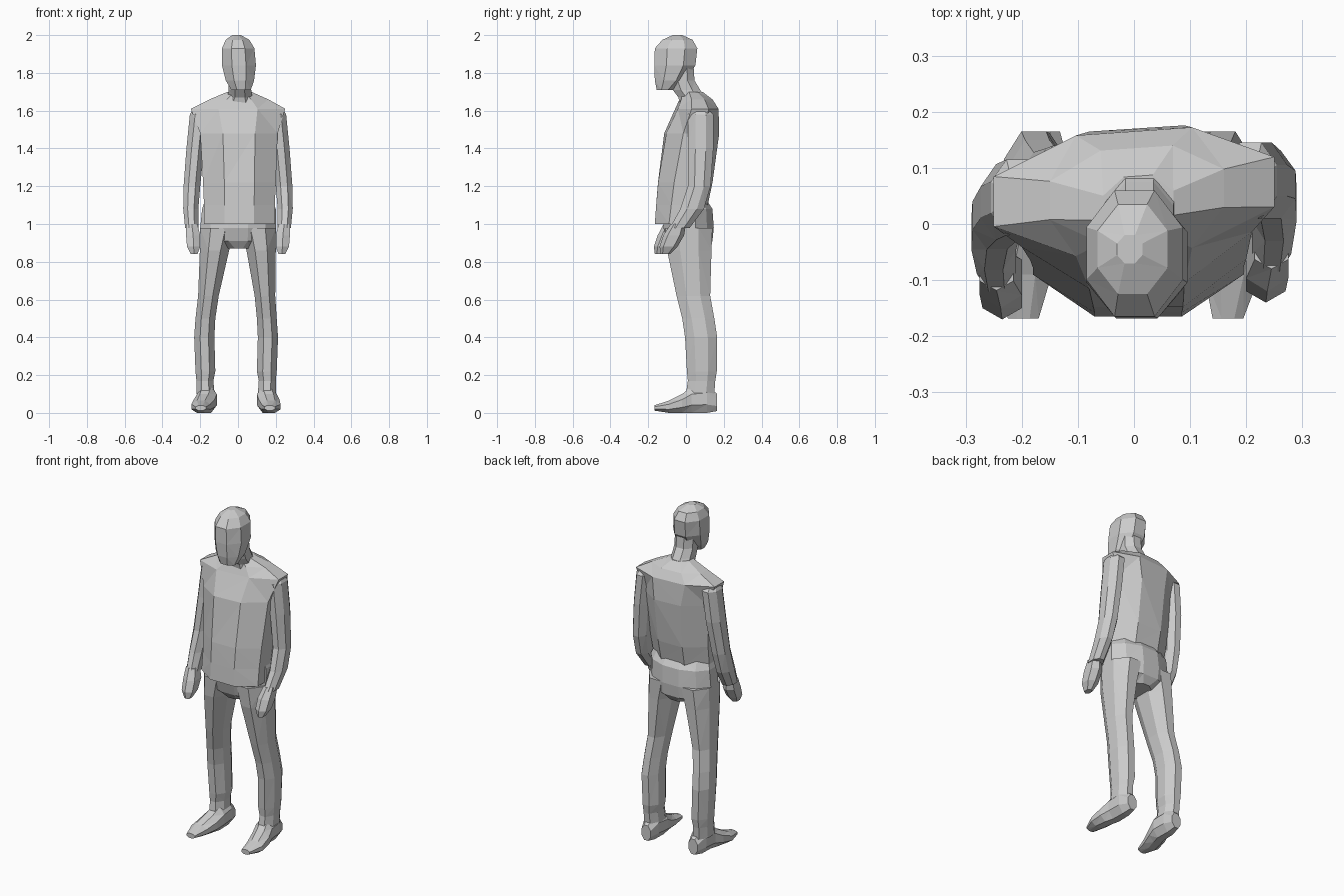
import bpy, bmesh, math


def loft(name, sections, axis='z', n=8, side=1, shift=None):
    """Skin rings given as (position, across min, max, depth min, max)."""
    bm = bmesh.new()
    rings = []
    k = 1 / math.cos(math.pi / n)
    for p, a0, a1, b0, b1 in sections:
        ring = []
        for i in range(n):
            t = 2 * math.pi * (i + 0.5) / n
            a = (a0 + a1) / 2 + (a1 - a0) / 2 * k * math.cos(t)
            b = (b0 + b1) / 2 + (b1 - b0) / 2 * min(1, max(-1, k * math.sin(t)))
            x, y, z = (a, b, p) if axis == 'z' else (a, p, b)
            x *= side
            if shift:
                dx, dy = shift(x, y, z)
                x, y = x + dx, y + dy
            ring.append(bm.verts.new((x, y, z)))
        rings.append(ring)
    for r, s in zip(rings, rings[1:]):
        for i in range(n):
            j = (i + 1) % n
            bm.faces.new((r[i], r[j], s[j], s[i]))
    bm.faces.new(rings[0][::-1])
    bm.faces.new(rings[-1])
    # Faceted triangles, as in the low-poly style
    bmesh.ops.triangulate(bm, faces=bm.faces[:])
    bmesh.ops.recalc_face_normals(bm, faces=bm.faces[:])
    me = bpy.data.meshes.new(name)
    bm.to_mesh(me)
    bm.free()
    ob = bpy.data.objects.new(name, me)
    bpy.context.collection.objects.link(ob)
    return ob


# Pose offsets: slight twist of the shoulders, left limbs differ from the right
def ramp(top, span, z):
    return min(1, max(0, (top - z) / span))


def twist(x, y, z):
    return 0, .07 * x * (1 - ramp(1.5, .3, z))


def arm_shift(x, y, z):
    return 0, -.03 - .025 * ramp(1.5, .3, z) + .025 * ramp(1.1, .15, z)


def leg_shift(x, y, z):
    return -.02 * ramp(.9, .4, z), 0


def foot_shift(x, y, z):
    return -.012 - .018 * max(0, -y / .17), 0


# Head and neck
loft("head", [
    (1.71, -.035, .068, -.155, -.07),
    (1.76, -.065, .085, -.165, -.005),
    (1.84, -.085, .095, -.168, .05),
    (1.93, -.085, .087, -.165, .06),
    (1.975, -.065, .06, -.125, .035),
    (2.0, -.03, .015, -.07, -.02)])
loft("neck", [
    (1.62, -.09, .10, -.03, .13),
    (1.67, -.055, .075, -.04, .10),
    (1.71, -.05, .07, -.07, .075),
    (1.76, -.05, .07, -.08, .045),
    (1.84, -.05, .07, -.08, .04)])

# Shirt with a hem that hangs in front of the trousers
loft("shirt", [
    (1.00, -.18, .195, -.165, .09),
    (1.10, -.18, .195, -.158, .115),
    (1.22, -.185, .20, -.148, .14),
    (1.48, -.20, .21, -.11, .17),
    (1.61, -.25, .25, -.05, .165),
    (1.66, -.15, .16, -.03, .135),
    (1.70, -.055, .07, -.02, .085)], shift=twist)

# Hips
loft("hips", [
    (.87, -.07, .08, -.07, .11),
    (.91, -.19, .19, -.10, .14),
    (.98, -.20, .20, -.12, .147),
    (1.08, -.19, .20, -.11, .14),
    (1.14, -.17, .18, -.10, .10)], n=12)

# Limbs: right-hand shapes, mirrored with the offsets above
arm = [
    (1.615, .18, .235, .045, .11),
    (1.58, .16, .255, .01, .145),
    (1.40, .18, .273, .01, .145),
    (1.20, .20, .288, .01, .13),
    (1.08, .21, .29, -.03, .095),
    (.98, .21, .28, -.085, .02)]
hand = [
    (1.00, .215, .275, -.08, .0),
    (.94, .20, .275, -.12, -.01),
    (.88, .20, .27, -.14, -.045),
    (.84, .215, .25, -.135, -.085)]
leg = [
    (.98, .01, .20, -.11, .14),
    (.86, .045, .20, -.10, .135),
    (.62, .088, .197, -.05, .128),
    (.50, .10, .205, -.02, .15),
    (.40, .105, .212, -.005, .165),
    (.22, .10, .205, .005, .163),
    (.17, .11, .20, .01, .155),
    (.10, .105, .20, .0, .15)]
foot = [
    (.165, .12, .18, .01, .10),
    (.11, .105, .20, .0, .15),
    (.03, .10, .205, .0, .14),
    (-.02, .11, .22, .0, .10),
    (-.09, .125, .225, .0, .065),
    (-.168, .14, .195, .012, .04)]

for label, side in (("right", 1), ("left", -1)):
    left = side < 0
    loft(label + "_arm", arm, side=side, shift=arm_shift if left else None)
    loft(label + "_hand", hand, n=6, side=side, shift=arm_shift if left else None)
    loft(label + "_leg", leg, side=side, shift=leg_shift if left else None)
    loft(label + "_foot", foot, axis='y', side=side, shift=foot_shift if left else None)
